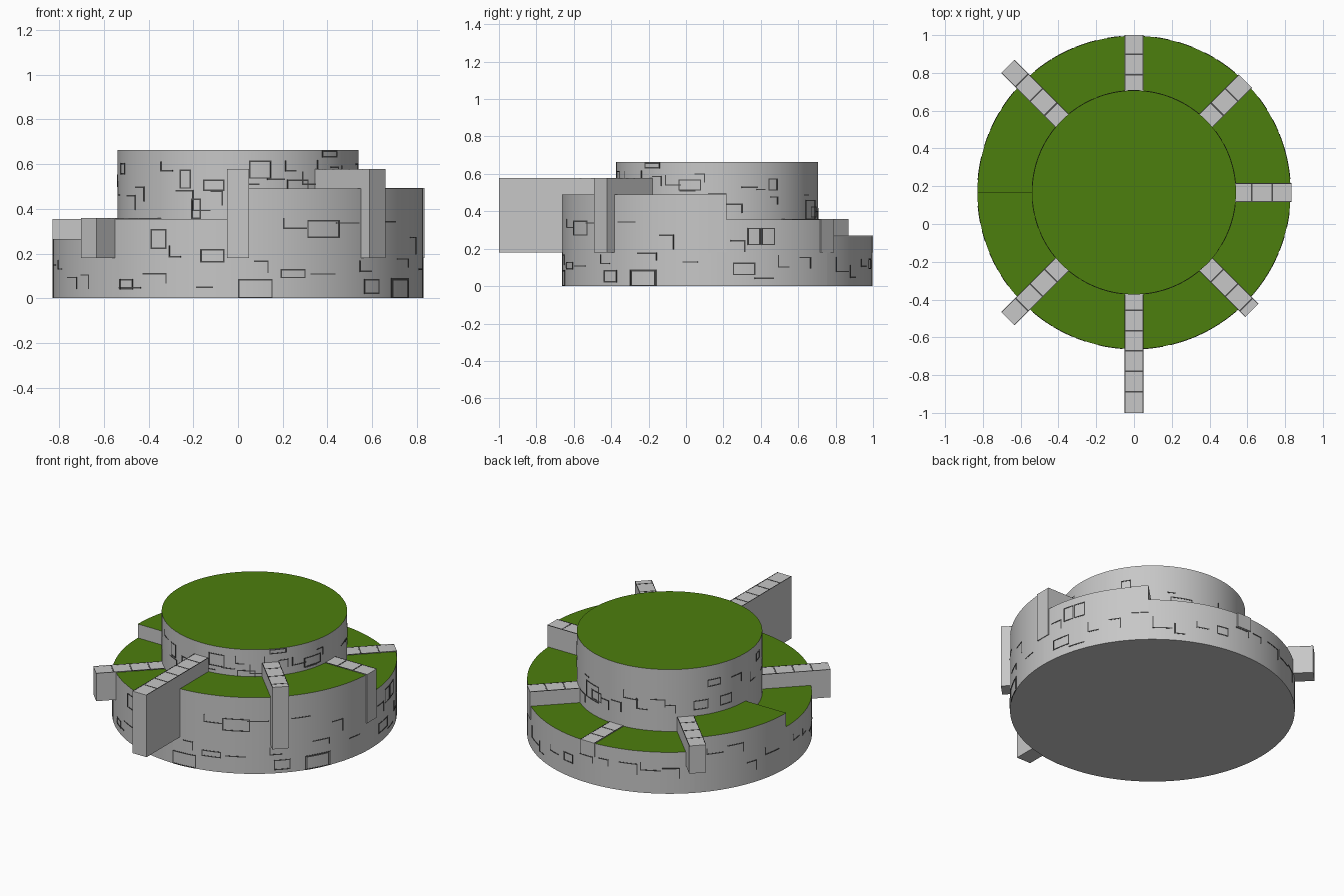
import bpy, bmesh, math, random
from mathutils import Matrix, Vector

if "Cube" in bpy.data.objects:
    bpy.data.objects.remove(bpy.data.objects["Cube"])

CY = 0.167            # centre of the round terraces in y
R_OUT, R_IN = 0.829, 0.54
TOP = 0.663
random.seed(4)


def material(name, r, g, b):
    m = bpy.data.materials.new(name)
    m.diffuse_color = (r, g, b, 1)
    m.use_nodes = True
    m.node_tree.nodes["Principled BSDF"].inputs["Base Color"].default_value = m.diffuse_color
    return m


STONE = material("stone", 0.57, 0.57, 0.57)
GRASS = material("grass", 0.073, 0.21, 0.004)
JOINT = material("dark joint", 0.075, 0.075, 0.075)


def finish(bm, name, mats, smooth=False, grass_top=False):
    bmesh.ops.recalc_face_normals(bm, faces=bm.faces)
    if grass_top:
        for f in bm.faces:
            f.material_index = 1 if f.normal.z > 0.9 else 0
    me = bpy.data.meshes.new(name)
    bm.to_mesh(me)
    bm.free()
    for m in mats:
        me.materials.append(m)
    ob = bpy.data.objects.new(name, me)
    bpy.context.collection.objects.link(ob)
    if smooth:
        bpy.ops.object.select_all(action='DESELECT')
        ob.select_set(True)
        bpy.context.view_layer.objects.active = ob
        bpy.ops.object.shade_smooth_by_angle(angle=math.radians(30))
    return ob


def arc_block(bm, a0, a1, r0, r1, z0, z1, step=2.8125):
    """Closed block following an arc (angles in degrees)."""
    n = max(1, round((a1 - a0) / step))
    rows = []
    for i in range(n + 1):
        a = math.radians(a0 + (a1 - a0) * i / n)
        c, s = math.cos(a), math.sin(a)
        rows.append([bm.verts.new((r * c, CY + r * s, z))
                     for r, z in ((r0, z0), (r1, z0), (r1, z1), (r0, z1))])
    for p, q in zip(rows, rows[1:]):
        for k in range(4):
            bm.faces.new((p[k], p[(k + 1) % 4], q[(k + 1) % 4], q[k]))
    bm.faces.new(rows[0])
    bm.faces.new(rows[-1][::-1])


def box(bm, x0, x1, y0, y1, z0, z1, rot):
    m = (rot @ Matrix.Translation(((x0 + x1) / 2, (y0 + y1) / 2, (z0 + z1) / 2))
         @ Matrix.Diagonal((x1 - x0, y1 - y0, z1 - z0, 1)))
    return bmesh.ops.create_cube(bm, size=1, matrix=m)["verts"]


# Upper round terrace
bm = bmesh.new()
bmesh.ops.create_cone(bm, cap_ends=True, segments=128, radius1=R_IN, radius2=R_IN,
                      depth=TOP, matrix=Matrix.Translation((0, CY, TOP / 2)))
finish(bm, "upper_terrace", (STONE, GRASS), True, True)

# Lower ring, stepped in height from sector to sector
SECTORS = [(-90, 0, 0.49), (0, 45, 0.355), (45, 135, 0.266),
           (135, 180, 0.355), (180, 225, 0.266), (225, 270, 0.355)]
for i, (a0, a1, h) in enumerate(SECTORS):
    bm = bmesh.new()
    arc_block(bm, a0, a1, R_IN - 0.03, R_OUT, 0, h)
    finish(bm, f"ring_sector_{i + 1}", (STONE, GRASS), True, True)

# Radial walls: angle, outer end, top height
WALLS = [(0, 0.834, 0.493), (45, 0.834, 0.358), (90, 0.834, 0.27), (135, 0.944, 0.358),
         (225, 0.944, 0.358), (270, 1.167, 0.578), (315, 0.882, 0.578)]
for i, (ang, end, top) in enumerate(WALLS):
    rot = Matrix.Translation((0, CY, 0)) @ Matrix.Rotation(math.radians(ang), 4, 'Z')
    bm = bmesh.new()
    box(bm, R_IN - 0.03, end, -0.05, 0.05, 0.18, top, rot)
    finish(bm, f"radial_wall_{i + 1}", (STONE,))
    # joints between the capping stones
    bm = bmesh.new()
    x = 0.623
    while x < end - 0.03:
        box(bm, x - 0.004, x + 0.004, -0.05, 0.05, top - 0.002, top + 0.001, rot)
        x += 0.108
    for s in (-1, 1):
        box(bm, R_IN, end, s * 0.048 - 0.002, s * 0.048 + 0.002, top - 0.002, top + 0.001, rot)
    finish(bm, f"wall_joints_{i + 1}", (JOINT,))


def brick(bm, r, a0, a1, z0, z1, sides="btlr"):
    """Thin outline of one stone on a round wall."""
    t, r0, r1 = 0.006, r - 0.003, r + 0.002
    da = math.degrees(t / r)
    if "b" in sides:
        arc_block(bm, a0, a1, r0, r1, z0, z0 + t)
    if "t" in sides:
        arc_block(bm, a0, a1, r0, r1, z1 - t, z1)
    if "l" in sides:
        arc_block(bm, a0, a0 + da, r0, r1, z0, z1)
    if "r" in sides:
        arc_block(bm, a1 - da, a1, r0, r1, z0, z1)


# Stones placed by position: u0, z0, u1, z1 across the front or the right side
FRONT_OUT = [(-.39, .22, -.32, .31), (-.17, .16, -.06, .22), (0, .0, .155, .085),
             (.31, .27, .455, .35), (.69, 0, .76, .085), (-.53, .04, -.47, .085)]
FRONT_IN = [(-.26, .49, -.21, .575), (-.155, .48, -.06, .53), (.22, .48, .315, .53),
            (-.21, .355, -.165, .445), (.05, .535, .15, .615)]
RIGHT_OUT = [(-.44, .02, -.37, .085), (-.3, 0, -.155, .09), (.33, .22, .4, .31),
             (.405, .22, .475, .31), (.25, .06, .37, .125), (-.64, .09, -.605, .13)]
RIGHT_IN = [(-.22, .63, -.14, .66), (-.04, .51, .08, .57), (0, .36, .08, .445),
            (.44, .51, .49, .575), (.64, .355, .69, .46)]

bm_out, bm_in = bmesh.new(), bmesh.new()
for bm, r, rows, base, off in ((bm_out, R_OUT, FRONT_OUT, -90, 0), (bm_in, R_IN, FRONT_IN, -90, 0),
                               (bm_out, R_OUT, RIGHT_OUT, 0, CY), (bm_in, R_IN, RIGHT_IN, 0, CY)):
    for u0, z0, u1, z1 in rows:
        a0, a1 = (base + math.degrees(math.asin((u - off) / r)) for u in (u0, u1))
        brick(bm, r, a0, a1, z0, z1)

# Scattered open outlines everywhere, full stones round the back and left
for a0, a1, h in SECTORS:
    for a in range(a0 + 5, a1 - 6, 9):
        hidden = 60 < a < 225
        kinds = ("btlr", "tr", "bl") if hidden else ("tr", "b", "bl")
        z = random.uniform(0.03, h - 0.11)
        brick(bm_out, R_OUT, a, a + random.uniform(4, 9), z, z + random.uniform(0.04, 0.08),
              random.choice(kinds))
        z = random.uniform(h + 0.01, TOP - 0.08)
        brick(bm_in, R_IN, a, a + random.uniform(5, 10), z, z + random.uniform(0.04, 0.07),
              random.choice(kinds))
finish(bm_out, "ring_stone_outlines", (JOINT,))
finish(bm_in, "upper_stone_outlines", (JOINT,))
